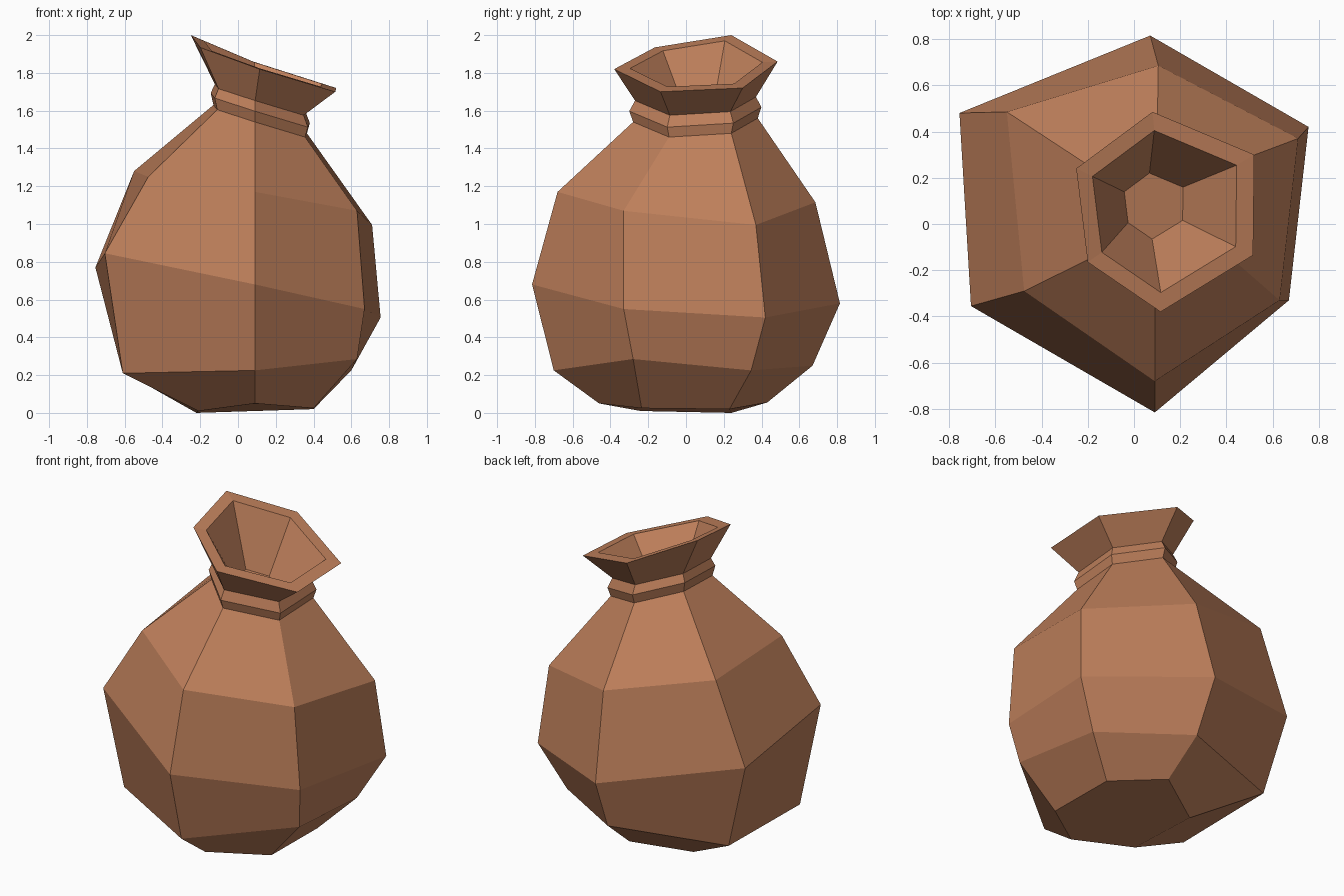
import bpy, bmesh
from mathutils import Vector

if "Cube" in bpy.data.objects:
    bpy.data.objects.remove(bpy.data.objects["Cube"])

# Six-sided cross-sections: back, back right, front right, front, front left, back left
BASE = [(.10, .43, .055), (.40, .23, .02), (.40, -.235, .025),
        (.09, -.46, .05), (-.21, -.24, .01), (-.22, .24, 0)]
LOWER = [(.085, .67, .25), (.60, .345, .225), (.63, -.28, .285),
         (.09, -.70, .225), (-.61, -.28, .21), (-.61, .44, .22)]
BELLY = [(.07, .815, .58), (.755, .42, .505), (.67, -.33, .55),
         (.09, -.815, .68), (-.705, -.355, .845), (-.755, .48, .77)]
SHOULDER = [(.105, .685, 1.115), (.71, .37, .995), (.63, -.33, 1.07),
            (.09, -.68, 1.17), (-.475, -.29, 1.25), (-.55, .485, 1.28)]
NECK = [(.10, .38, 1.56), (.365, .24, 1.48), (.355, -.09, 1.46),
        (.09, -.28, 1.54), (-.11, -.11, 1.605), (-.13, .21, 1.63)]
RIM = [(.08, .485, 1.86), (.52, .30, 1.72), (.515, -.135, 1.70),
       (.115, -.38, 1.82), (-.20, -.165, 1.935), (-.25, .24, 2.0)]


def scaled(section, factor, centre, shift=(0, 0, 0)):
    """Copy of a section scaled about a point and moved."""
    c, s = Vector(centre), Vector(shift)
    return [c + (Vector(p) - c) * factor + s for p in section]


neck_mid = (.11, .06, 1.545)
rim_mid = (.12, .06, 1.84)
rings = [
    BASE, LOWER, BELLY, SHOULDER, NECK,
    scaled(NECK, 1.06, neck_mid, (0, 0, .058)),       # collar bulge
    scaled(NECK, .97, neck_mid, (0, 0, .113)),        # top of collar
    RIM,
    scaled(RIM, .81, rim_mid),                        # inner lip
    scaled(RIM, .33, rim_mid, (-.04, .02, -.30)),     # floor of the mouth
]

# Loft the rings into one closed, flat-faced pot
bm = bmesh.new()
loops = [[bm.verts.new(p) for p in ring] for ring in rings]
for low, high in zip(loops, loops[1:]):
    for i in range(6):
        j = (i + 1) % 6
        bm.faces.new((low[i], low[j], high[j], high[i]))
bm.faces.new(loops[0])
bm.faces.new(loops[-1])
bmesh.ops.recalc_face_normals(bm, faces=bm.faces[:])

mesh = bpy.data.meshes.new("clay_pot")
bm.to_mesh(mesh)
bm.free()

# Terracotta colour
clay = bpy.data.materials.new("terracotta")
clay.diffuse_color = (.52, .215, .105, 1)
clay.use_nodes = True
clay.node_tree.nodes["Principled BSDF"].inputs["Base Color"].default_value = clay.diffuse_color
mesh.materials.append(clay)
bpy.context.collection.objects.link(bpy.data.objects.new("clay_pot", mesh))
